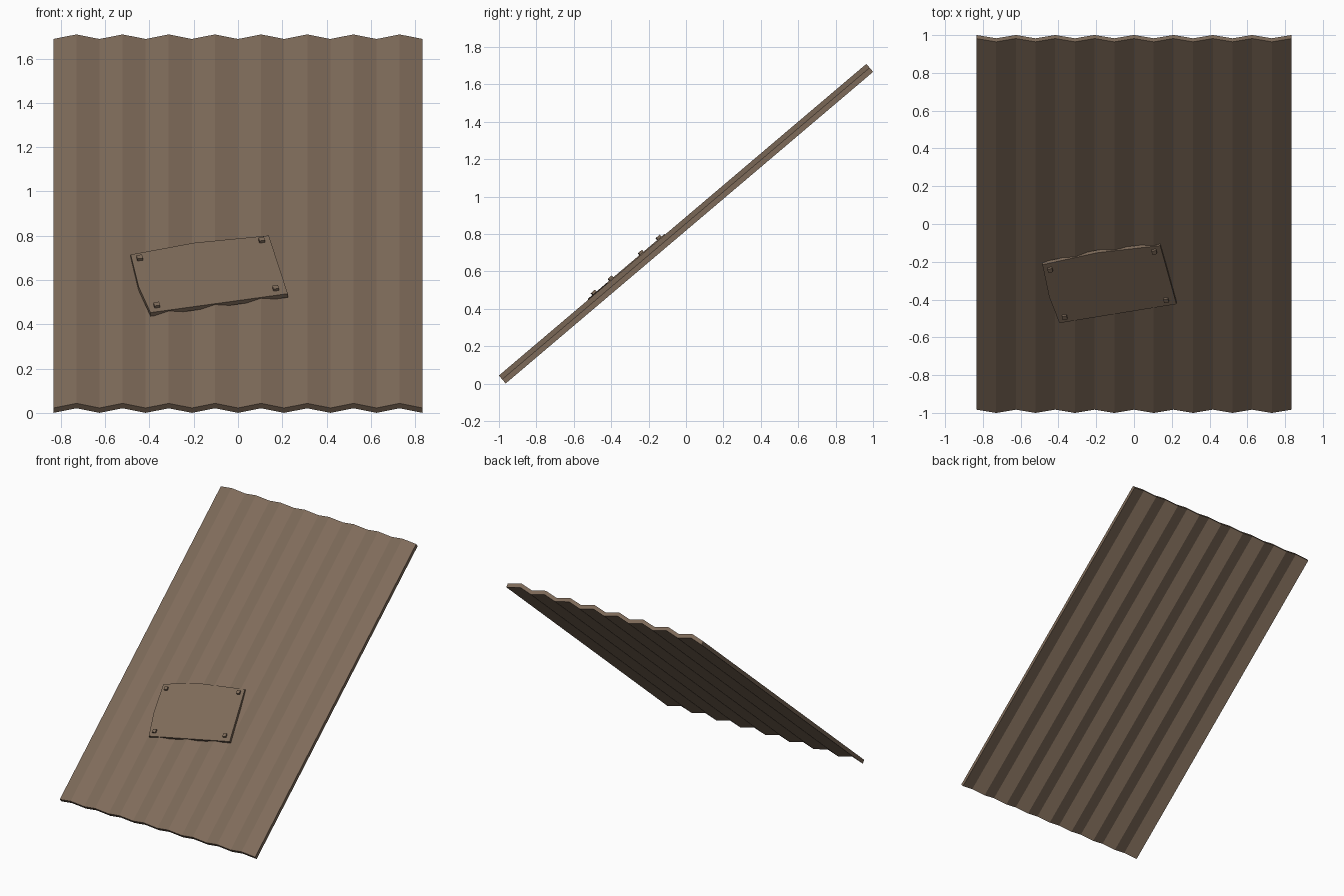
import bpy, bmesh, math
from mathutils import Matrix

if "Cube" in bpy.data.objects:
    bpy.data.objects.remove(bpy.data.objects["Cube"])

# All parts are built flat (x across, y along the slope, z out of the sheet),
# then leaned back by PITCH. z = 0 is the height of the ridge tops.
PITCH = math.radians(40.3)
LEAN = Matrix.Translation((0, -0.018, 0.876)) @ Matrix.Rotation(PITCH, 4, 'X')

brown = bpy.data.materials.new("weathered brown")
brown.diffuse_color = (0.210, 0.147, 0.101, 1)
brown.use_nodes = True
brown.node_tree.nodes["Principled BSDF"].inputs["Base Color"].default_value = brown.diffuse_color


def prism(name, outline, offset):
    """Closed solid from a planar outline pushed along an offset vector."""
    bm = bmesh.new()
    face = bm.faces.new([bm.verts.new(p) for p in outline])
    out = bmesh.ops.extrude_face_region(bm, geom=[face])
    moved = [g for g in out["geom"] if isinstance(g, bmesh.types.BMVert)]
    bmesh.ops.translate(bm, verts=moved, vec=offset)
    bmesh.ops.recalc_face_normals(bm, faces=bm.faces)
    bm.transform(LEAN)
    mesh = bpy.data.meshes.new(name)
    bm.to_mesh(mesh)
    bm.free()
    mesh.materials.append(brown)
    ob = bpy.data.objects.new(name, mesh)
    bpy.context.collection.objects.link(ob)
    return ob


# Corrugated sheet: zigzag strip with eight ridges
HALF_W, HALF_L, RIDGES = 0.834, 1.288, 8
DEPTH, THICK = 0.027, 0.029
bm = bmesh.new()
rows = []
for i in range(2 * RIDGES + 1):
    x = -HALF_W + HALF_W * i / RIDGES
    z = 0 if i % 2 else -DEPTH
    rows.append([bm.verts.new((x, y, z + dz)) for y, dz in
                 ((-HALF_L, 0), (HALF_L, 0), (HALF_L, -THICK), (-HALF_L, -THICK))])
for a, b in zip(rows, rows[1:]):
    for k in range(4):
        m = (k + 1) % 4
        bm.faces.new((a[k], b[k], b[m], a[m]))
bm.faces.new(rows[0])
bm.faces.new(rows[-1])
bmesh.ops.recalc_face_normals(bm, faces=bm.faces)
bm.transform(LEAN)
mesh = bpy.data.meshes.new("corrugated_sheet")
bm.to_mesh(mesh)
bm.free()
mesh.materials.append(brown)
bpy.context.collection.objects.link(bpy.data.objects.new("corrugated_sheet", mesh))

# Crooked repair patch resting on the ridges
TOP = 0.005
patch = [(-0.485, -0.255), (-0.449, -0.478), (-0.395, -0.660),
         (0.225, -0.528), (0.139, -0.122), (-0.196, -0.172)]
prism("repair_patch", [(x, y, TOP) for x, y in patch], (0, 0, -0.022))

# Square bolts at the patch corners
turn, r = math.radians(12), 0.018
for n, (bx, by) in enumerate([(-0.444, -0.285), (0.107, -0.160),
                              (0.170, -0.496), (-0.367, -0.614)], 1):
    square = [(bx + r * math.cos(turn + math.pi / 4 + k * math.pi / 2),
               by + r * math.sin(turn + math.pi / 4 + k * math.pi / 2), -0.01)
              for k in range(4)]
    prism(f"patch_bolt_{n}", square, (0, 0, 0.028))
